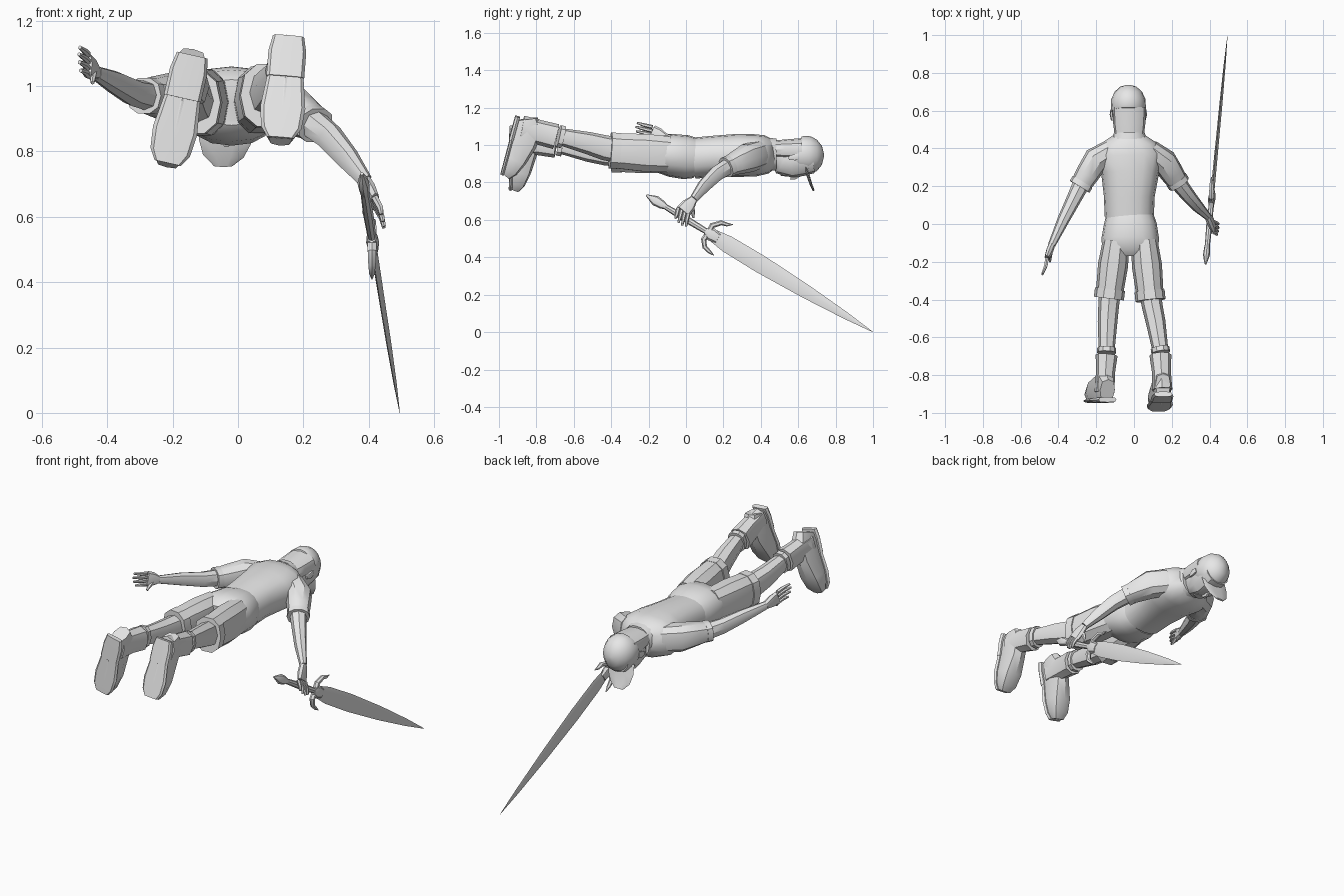
import bpy
import bmesh
import math
from mathutils import Vector

cube = bpy.data.objects.get("Cube")
if cube:
    bpy.data.objects.remove(cube)

UNIT = 0.01  # all measurements below are in hundredths
X_AXIS, Y_AXIS, Z_AXIS = Vector((1, 0, 0)), Vector((0, 1, 0)), Vector((0, 0, 1))

grey = bpy.data.materials.new("plain_grey")
grey.use_nodes = True
grey.diffuse_color = (0.8, 0.8, 0.8, 1)
grey.node_tree.nodes["Principled BSDF"].inputs["Base Color"].default_value = (0.8, 0.8, 0.8, 1)

parts = []


def loft(name, stations, up=Z_AXIS, sides=10, power=0.85):
    """Skin rings (centre, half width, half depth along up) placed along a path."""
    centres = [Vector(s[:3]) for s in stations]
    last = len(centres) - 1
    bm = bmesh.new()
    rings = []
    for i, station in enumerate(stations):
        tangent = (centres[min(i + 1, last)] - centres[max(i - 1, 0)]).normalized()
        side = tangent.cross(up).normalized()
        lift = side.cross(tangent)
        ring = []
        for k in range(sides):
            angle = math.tau * k / sides
            c, s = math.cos(angle), math.sin(angle)
            c = math.copysign(abs(c) ** power, c)
            s = math.copysign(abs(s) ** power, s)
            point = centres[i] + side * c * station[3] + lift * s * station[4]
            ring.append(bm.verts.new(point * UNIT))
        rings.append(ring)
    for low, high in zip(rings, rings[1:]):
        for k in range(sides):
            n = (k + 1) % sides
            bm.faces.new((low[k], low[n], high[n], high[k]))
    bm.faces.new(rings[0])
    bm.faces.new(rings[-1])
    bmesh.ops.recalc_face_normals(bm, faces=bm.faces[:])
    mesh = bpy.data.meshes.new(name)
    bm.to_mesh(mesh)
    bm.free()
    mesh.materials.append(grey)
    obj = bpy.data.objects.new(name, mesh)
    bpy.context.collection.objects.link(obj)
    parts.append(obj)
    return obj


def at(point, a, b):
    return (*point, a, b)


def tube(name, points, radii, sides=6, up=X_AXIS):
    return loft(name, [at(p, r, r) for p, r in zip(points, radii)], up, sides, 1)


def band(name, start, end, centre, a, b, half):
    """Short cuff around a limb running from start to end."""
    centre = Vector(centre)
    step = (Vector(end) - Vector(start)).normalized() * half
    return loft(name, [at(centre - step, a, b), at(centre + step, a, b)])


def leg(name, hip, cuff, calf, ankle, heel, toe):
    hip, cuff, calf, ankle, heel, toe = map(Vector, (hip, cuff, calf, ankle, heel, toe))
    # Shorts leg with turned-up cuff
    loft(name + "_shorts_leg", [at(hip, 7, 10), at(hip.lerp(cuff, 0.45), 8, 10.5), at(cuff, 7.2, 9.7)])
    band(name + "_shorts_cuff", hip, cuff, cuff, 8, 10, 2.5)
    # Knee, calf and sock
    loft(name + "_lower_leg", [at(hip.lerp(cuff, 0.8), 6, 7), at(cuff.lerp(calf, 0.4), 5.5, 6.7),
                               at(calf, 5.2, 6), at(ankle, 4.2, 4.6)], sides=8)
    band(name + "_sock", calf, ankle, ankle, 5, 6.2, 1.3)
    # Boot shaft
    arch = heel.lerp(toe, 0.22) + Y_AXIS * 5
    loft(name + "_boot_shaft", [at(ankle - Y_AXIS * 2.5, 5.8, 6.8), at(ankle.lerp(arch, 0.55), 5, 6.6),
                                at(arch, 5.4, 7.2)], sides=8)
    # Foot, sole and heel block, all resting on the sole plane
    run = (toe - heel).normalized()
    lift = (Y_AXIS - run * Y_AXIS.dot(run)).normalized()
    shape = [(0, 4, 6), (0.15, 5, 8), (0.4, 5, 7.5), (0.7, 6.3, 6), (0.9, 5.6, 4.5), (1, 3.5, 3)]
    loft(name + "_foot", [at(heel.lerp(toe, t) + lift * b, a, b) for t, a, b in shape], lift, 8, 0.7)
    loft(name + "_sole", [at(heel.lerp(toe, t) + lift * 1.2, a + 0.6, 1) for t, a, b in shape], lift, 8, 0.5)
    loft(name + "_boot_heel", [at(heel.lerp(toe, t) + lift, a + 0.8, 1.4) for t, a, b in shape[:3]], lift, 8, 0.5)


def hand(name, wrist, knuckle, tip, spread, thumb):
    wrist, knuckle, tip, thumb = map(Vector, (wrist, knuckle, tip, thumb))
    spread = Vector(spread).normalized()
    loft(name + "_palm", [at(wrist, 2.2, 1.8), at(wrist.lerp(knuckle, 0.5), 3.8, 1.9),
                          at(knuckle, 4.2, 1.4)], X_AXIS, 8)
    for i, reach in enumerate((0.85, 1, 1.05, 0.95)):
        shift = spread * (i - 1.5) * 2.1
        end = knuckle.lerp(tip, reach) + shift * 1.1
        bend = knuckle.lerp(tip, 0.5) + shift + X_AXIS * 0.5
        tube(f"{name}_finger_{i}", [knuckle + shift, bend, end], (1.1, 1, 0.6))
    base = wrist.lerp(knuckle, 0.3)
    tube(name + "_thumb", [base, base.lerp(thumb, 0.5) + spread * 0.5, thumb], (1.5, 1.2, 0.6))


def arm(name, shoulder, deltoid, cuff, elbow, forearm, wrist):
    loft(name + "_sleeve", [at(shoulder, 6, 7.5), at(deltoid, 7, 7.8),
                            at(Vector(deltoid).lerp(Vector(cuff), 0.6), 6.3, 6.3), at(cuff, 5.6, 5.2)])
    band(name + "_sleeve_cuff", deltoid, cuff, cuff, 6.1, 5.6, 1.5)
    loft(name + "_forearm", [at(cuff, 4.5, 4.5), at(elbow, 3.9, 4.2), at(forearm, 3.2, 3.6),
                             at(wrist, 2, 2.2)], sides=8)


# Shirt, collar and shorts seat
loft("shirt", [(-2.5, 4, 93, 13, 11), (-2.5, 15, 94, 13.5, 11), (-2, 28, 94.5, 15.5, 11.5),
               (-2.5, 37, 94.5, 18, 11.3), (-2.5, 43, 95, 14.5, 10.3), (-2.5, 47, 95.5, 8.5, 7.8)], sides=16)
loft("collar", [(-2.5, 45, 95, 9.5, 9), (-2.5, 48.5, 95, 8, 8.6)], sides=14)
loft("shorts_seat", [(-2.5, 5, 93, 12.5, 10.7), (-2, 0, 93.5, 14, 11.8), (-2, -8, 94.5, 15.3, 11.5),
                     (-2, -14, 95, 14.5, 10), (-2, -17, 95, 10, 7)], sides=16)

# Legs and boots
leg("free_side", (-9.5, -9, 95), (-13, -37, 95), (-14, -52, 97), (-14.5, -67, 100),
    (-14, -94, 109.5), (-21.5, -95, 76.5))
leg("sword_side", (5.5, -9, 95), (8.5, -38, 97), (11.5, -52, 101), (14, -67, 104.5),
    (15.5, -91, 115.5), (13, -99.5, 84.5))

# Arms and hands
arm("free_arm", (-12, 39, 95.5), (-20, 34, 96.5), (-28, 21, 97), (-32, 13, 98), (-37.5, 2, 101), (-43.5, -11, 104))
hand("free_hand", (-43.5, -11, 104), (-46, -18, 106.5), (-48.5, -26.5, 108.5), Z_AXIS, (-44.5, -20, 101))
arm("sword_arm", (8, 39, 95), (16, 33, 93), (23, 22.5, 88.5), (28, 16, 84.5), (33.5, 9.5, 78), (39, 4, 71))
grip_direction = Vector((11.5, 120, -72.5)).normalized()
hand("sword_hand", (39, 4, 71), (42, -1.5, 64.5), (44.5, -3, 58), grip_direction, (38.5, 4, 61))

# Neck, head and hair
loft("head", [(-2.5, 46, 96, 6, 6.5), (-2.5, 50, 95.5, 6.3, 7.5), (-3, 52, 92.5, 6.8, 8.5),
              (-3, 56, 92.5, 8, 10), (-3, 62, 93.5, 8.5, 10), (-3, 68, 94, 8, 9)], sides=12)
loft("hair", [(-2.5, 47.5, 97.5, 7.8, 5), (-2.5, 53, 97.5, 8.5, 5.5), (-2.5, 62, 97.5, 8.9, 6.2)], sides=12)
loft("chin", [(-3, 50.5, 89, 2.5, 2), (-3, 52.5, 86, 4, 3), (-3, 55, 85.5, 3.5, 2.5)], sides=8)
loft("nose", [(-3.5, 56, 83, 1.6, 1.5), (-3.5, 58, 82.5, 1.3, 1.2), (-3.5, 61, 84, 0.7, 0.8)], sides=6)
for label, sign in (("left", 1), ("right", -1)):
    loft(label + "_ear", [(sign * 8.4 - 3, 55, 93, 0.8, 1), (sign * 9 - 3, 58, 93.5, 0.9, 1.9),
                          (sign * 8.8 - 3, 60.5, 94, 0.7, 1.4)], sides=6)

# Cap and brim
loft("cap", [(-3, 59.5, 95.5, 8.9, 9.3), (-3, 61.5, 95, 9.3, 10), (-3, 66, 94.5, 9.1, 10.2),
             (-3, 70, 94.5, 7.3, 8.4), (-3, 72.7, 94.5, 4.3, 5), (-3, 73.7, 94.5, 1, 1)], sides=16, power=1)
loft("cap_brim", [(-3.5, 64, 89, 8.3, 1), (-4, 65.5, 83, 8, 0.8), (-4.5, 67, 78.5, 6.2, 0.7),
                  (-4.5, 68.3, 75.5, 2.8, 0.5)], Y_AXIS, 10)

# Sword laid out along one straight line from pommel to tip
pommel, tip = Vector((38, -20, 72.5)), Vector((49.5, 100, 0))


def sword_part(name, rows, sides):
    loft(name, [at(pommel.lerp(tip, t), a, b) for t, a, b in rows], X_AXIS, sides, 1)


sword_part("sword_pommel", [(-0.01, 0.5, 0.5), (0.01, 1.6, 1.2), (0.03, 2.8, 1.8), (0.06, 2.3, 1.6), (0.08, 1.3, 1.3)], 8)
sword_part("sword_grip", [(0.06, 1.4, 1.3), (0.16, 1.9, 1.6), (0.27, 1.5, 1.3)], 8)
sword_part("sword_guard", [(0.255, 2.2, 1.6), (0.28, 3.6, 2), (0.31, 2.8, 1.4)], 8)
sword_part("sword_blade", [(0.29, 3.4, 1), (0.35, 4.6, 1), (0.5, 4.8, 0.9), (0.7, 3.7, 0.8),
                           (0.88, 1.9, 0.5), (1, 0.1, 0.05)], 4)
tube("upper_guard_horn", [(41, 12, 53), (41, 14, 57), (41, 19, 58.5), (41, 22, 57.5), (41, 25, 57.5)],
     (1.6, 1.5, 1.3, 1, 0.2))
tube("lower_guard_horn", [(41, 12, 53), (41, 9.5, 49.5), (41, 10, 45.5), (41, 12.5, 43), (41, 15, 41)],
     (1.6, 1.5, 1.3, 1, 0.2))

# Soft shading with crisp creases
bpy.ops.object.select_all(action="DESELECT")
for part in parts:
    part.select_set(True)
bpy.context.view_layer.objects.active = parts[0]
bpy.ops.object.shade_smooth_by_angle(angle=math.radians(35))
